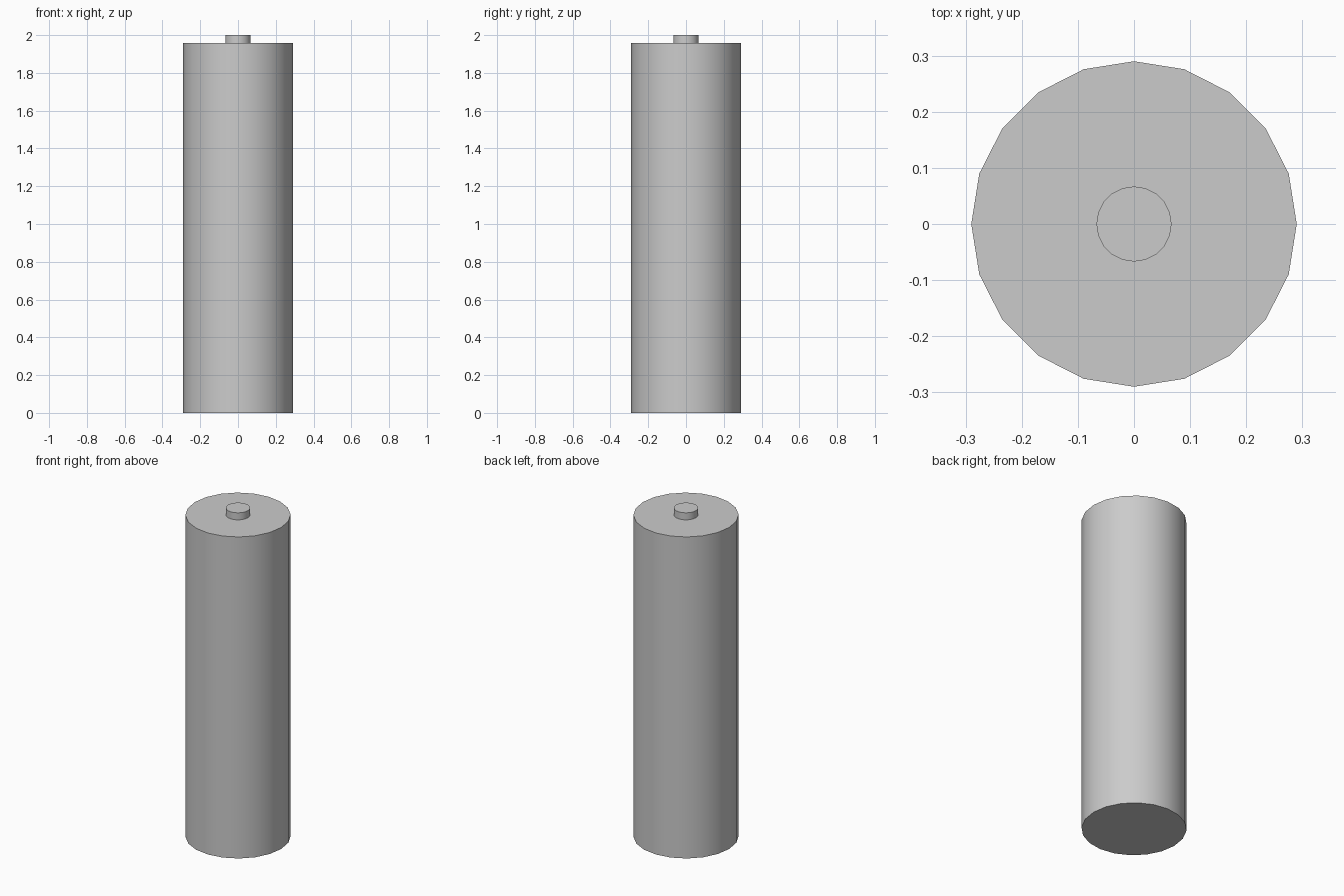
import bpy
import math

if "Cube" in bpy.data.objects:
    bpy.data.objects.remove(bpy.data.objects["Cube"])


def cylinder(name, radius, z0, z1, sides=20):
    bpy.ops.mesh.primitive_cylinder_add(
        vertices=sides, radius=radius, depth=z1 - z0,
        location=(0, 0, (z0 + z1) / 2))
    obj = bpy.context.object
    obj.name = name
    bpy.ops.object.shade_smooth_by_angle(angle=math.radians(30))
    return obj


# Main battery casing
cylinder("battery_body", 0.29, 0.0, 1.957)

# Positive contact on top
cylinder("positive_terminal", 0.067, 1.957, 2.0)
